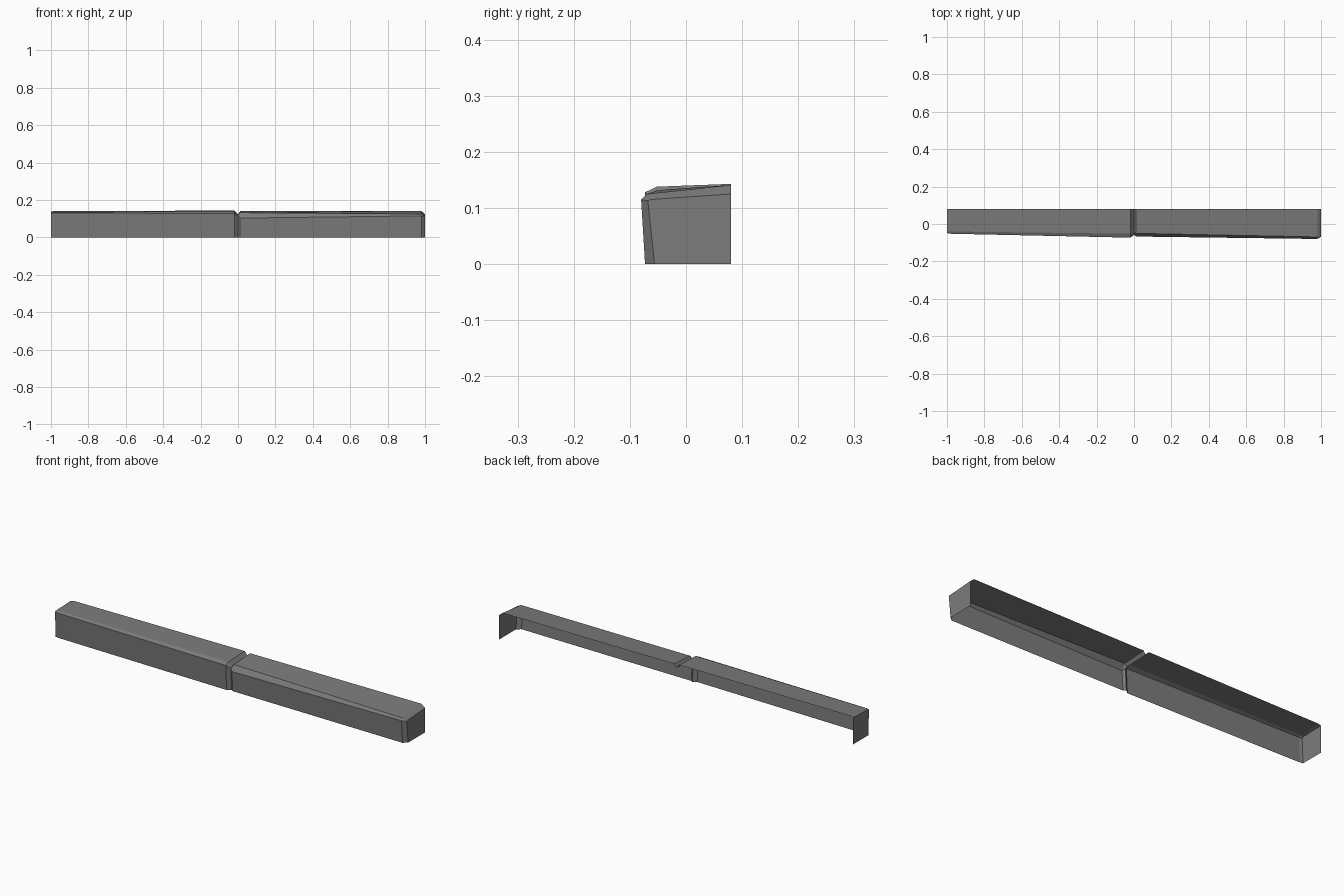
import bpy
import bmesh

cube = bpy.data.objects.get("Cube")
if cube:
    bpy.data.objects.remove(cube, do_unlink=True)

# Plain stone grey
stone = bpy.data.materials.new("stone_grey")
stone.use_nodes = True
color = (0.2, 0.2, 0.2, 1)
stone.diffuse_color = color
stone.node_tree.nodes["Principled BSDF"].inputs["Base Color"].default_value = color

BACK = 0.08
# Each section: x, foot y, front edge (y, z), top bevel edge (y, z), back z
SECTIONS = [
    (-1.0, -0.042, (-0.048, 0.128), (-0.042, 0.133), 0.137),    # right end
    (-0.985, -0.045, (-0.052, 0.130), (-0.040, 0.136), 0.141),
    (-0.018, -0.066, (-0.073, 0.128), (-0.052, 0.138), 0.143),  # groove lip
    (0.0, -0.052, (-0.058, 0.112), (-0.045, 0.119), 0.122),     # groove floor
    (0.012, -0.060, (-0.067, 0.103), (-0.050, 0.132), 0.140),   # groove lip
    (0.980, -0.073, (-0.080, 0.115), (-0.069, 0.125), 0.141),
    (1.0, -0.056, (-0.068, 0.113), (-0.064, 0.115), 0.125),     # left end
]


def loft_shell(name, sections):
    """Loft front, bevel and top, and wall off both ends; back and base stay open."""
    bm = bmesh.new()
    rings = []
    for x, foot, front, bevel, back_z in sections:
        profile = [(foot, 0), front, bevel, (BACK, back_z)]
        rings.append([bm.verts.new((x, y, z)) for y, z in profile])
    for a, b in zip(rings, rings[1:]):
        for i in range(len(a) - 1):
            bm.faces.new((a[i], b[i], b[i + 1], a[i + 1]))
    for ring, flip in ((rings[0], True), (rings[-1], False)):
        corner = bm.verts.new((ring[0].co.x, BACK, 0))
        loop = [corner] + ring
        bm.faces.new(loop if flip else loop[::-1])
    bmesh.ops.recalc_face_normals(bm, faces=bm.faces)
    # Keep the top facing up
    top = max(bm.faces, key=lambda f: abs(f.normal.z) * f.calc_area())
    if top.normal.z < 0:
        bmesh.ops.reverse_faces(bm, faces=bm.faces)
    mesh = bpy.data.meshes.new(name)
    bm.to_mesh(mesh)
    bm.free()
    mesh.materials.append(stone)
    obj = bpy.data.objects.new(name, mesh)
    bpy.context.collection.objects.link(obj)
    return obj


loft_shell("stone_ledge", SECTIONS)
